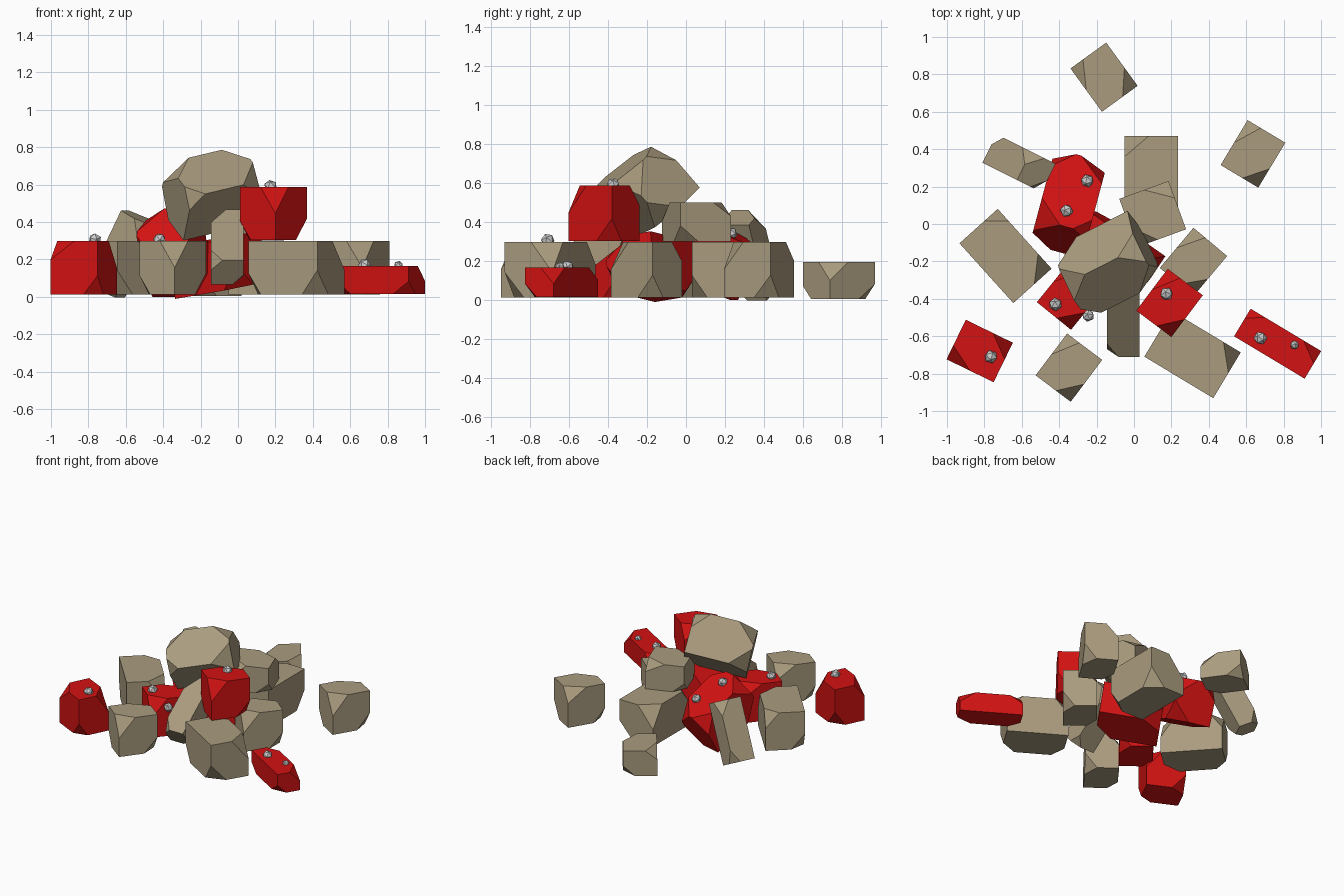
import bpy, bmesh
from math import radians
from mathutils import Matrix, Vector

if "Cube" in bpy.data.objects:
    bpy.data.objects.remove(bpy.data.objects["Cube"])


def material(name, rgb):
    m = bpy.data.materials.new(name)
    m.diffuse_color = (*rgb, 1)
    m.use_nodes = True
    m.node_tree.nodes["Principled BSDF"].inputs["Base Color"].default_value = m.diffuse_color
    return m


TAN = material("sandstone", (0.40, 0.33, 0.21))
RED = material("red_ore", (0.65, 0.006, 0.006))

# Corners to chop: signs of the corner, then depth as fraction of each side
STUBBY = [(1, -1, 1, .42, .42, .5), (-1, 1, 1, .35, .5, .35),
          (1, 1, -1, .35, .35, .4), (-1, -1, -1, .3, .3, .35)]
LONG = [(-1, 1, 1, .2, .35, .4), (1, 1, 1, .25, .45, .55),
        (1, -1, -1, .22, .4, .45), (-1, -1, -1, .18, .35, .4)]
BOULDER = [(-1, 1, 1, .3, .45, .45), (1, 1, 1, .25, .4, .4), (1, -1, 1, .3, .5, .4),
           (-1, -1, 1, .18, .3, .3), (1, -1, -1, .25, .45, .45), (-1, 1, -1, .3, .4, .45)]


def link(name, bm, mat=None):
    me = bpy.data.meshes.new(name)
    bm.to_mesh(me)
    bm.free()
    ob = bpy.data.objects.new(name, me)
    bpy.context.collection.objects.link(ob)
    if mat:
        me.materials.append(mat)
    return ob


def block(name, centre, size, heading, mat, cuts, tilt=0, roll=0):
    """Box with chopped corners; tilt raises the +x end, roll turns about x."""
    bm = bmesh.new()
    bmesh.ops.create_cube(bm, size=1)
    for sx, sy, sz, fx, fy, fz in cuts:
        r = bmesh.ops.bisect_plane(
            bm, geom=bm.verts[:] + bm.edges[:] + bm.faces[:], dist=1e-5,
            plane_co=(sx * (.5 - fx), sy * .5, sz * .5),
            plane_no=Vector((sx / fx, sy / fy, sz / fz)).normalized(), clear_outer=True)
        edges = [e for e in r["geom_cut"] if isinstance(e, bmesh.types.BMEdge)]
        bmesh.ops.edgeloop_fill(bm, edges=edges)
    bmesh.ops.recalc_face_normals(bm, faces=bm.faces[:])
    rot = (Matrix.Rotation(radians(heading), 4, 'Z') @ Matrix.Rotation(radians(-tilt), 4, 'Y')
           @ Matrix.Rotation(radians(roll), 4, 'X'))
    bm.transform(Matrix.Translation(centre) @ rot @ Matrix.Diagonal((*size, 1)))
    return link(name, bm, mat)


# Short upright blocks
S = (.235, .28, .285)
for name, c, size, heading, mat in [
    ("back_block", (-.16, .785, .10), (.236, .286, .19), 36, TAN),
    ("back_right_block", (.636, .375, .155), S, -31, TAN),
    ("upper_block", (.10, .053, .40), (.275, .28, .20), -70, TAN),
    ("front_left_block", (-.348, -.768, .155), S, -37, TAN),
    ("right_block", (.318, -.203, .155), S, -40, TAN),
    ("red_left_block", (-.825, -.679, .155), S, 64, RED),
    ("red_upper_block", (.19, -.422, .445), S, -37, RED),
    ("red_inner_block", (-.34, -.383, .155), S, -39, RED),
]:
    block(name, c, size, heading, mat, STUBBY)

# Long blocks lying flat
for name, c, size, heading, mat in [
    ("left_long_block", (-.687, -.171, .155), (.43, .275, .285), -48, TAN),
    ("front_right_long_block", (.313, -.698, .155), (.43, .285, .285), -31, TAN),
    ("back_long_block", (.092, .25, .155), (.44, .285, .285), 90, TAN),
    ("red_low_block", (.768, -.64, .09), (.44, .172, .15), -31, RED),
]:
    block(name, c, size, heading, mat, LONG)

# Leaning slabs
block("leaning_slab_back", (-.615, .325, .228), (.44, .17, .165), -26.5, TAN, LONG, tilt=62)
block("leaning_slab_front", (-.057, -.486, .265), (.44, .175, .165), 90, TAN, LONG, tilt=38)

# Tumbled boulders in the heap
block("top_boulder", (-.14, -.22, .555), (.45, .29, .31), 27, TAN, BOULDER, tilt=12, roll=40)
block("red_tilted_boulder", (-.35, .11, .235), (.44, .29, .30), 75, RED, BOULDER, tilt=-28)
block("red_core_boulder", (-.11, -.17, .17), (.43, .28, .27), -35, RED, BOULDER[2:], tilt=8, roll=8)

# Ore nuggets on the red blocks
for i, (x, y, z, r) in enumerate([
    (-.765, -.71, .305, .036), (-.42, -.43, .305, .036), (-.245, -.49, .24, .034),
    (.174, -.374, .59, .036), (.676, -.61, .168, .036), (.858, -.647, .168, .025),
    (-.36, .07, .435, .036), (-.25, .23, .338, .036),
]):
    bm = bmesh.new()
    bmesh.ops.create_icosphere(bm, subdivisions=1, radius=r)
    bm.transform(Matrix.Translation((x, y, z)) @ Matrix.Rotation(i * .9, 4, 'Z')
                 @ Matrix.Rotation(.4 + i * .3, 4, 'X'))
    link(f"ore_nugget_{i + 1}", bm)
